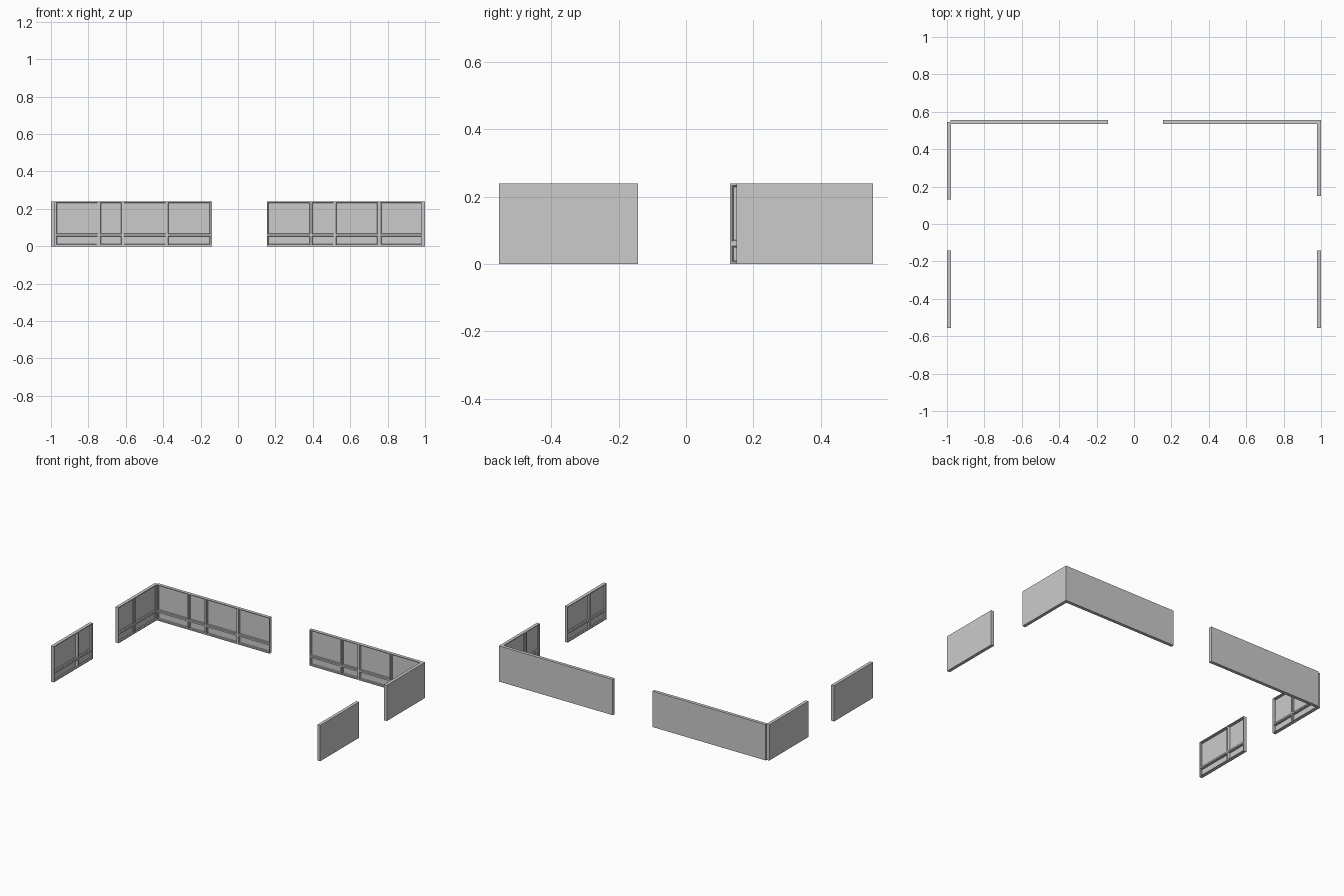
import bpy, bmesh
from mathutils import Vector

if "Cube" in bpy.data.objects:
    bpy.data.objects.remove(bpy.data.objects["Cube"])

H, RAIL = 0.24, 0.06          # wall height, chair rail height
FACE, PROUD = 0.0185, 0.0215  # panelled face depth, batten depth


def make_object(bm, name):
    bmesh.ops.recalc_face_normals(bm, faces=bm.faces[:])
    mesh = bpy.data.meshes.new(name)
    bm.to_mesh(mesh)
    bm.free()
    bpy.context.collection.objects.link(bpy.data.objects.new(name, mesh))


def wall(name, origin, along, inward, stops):
    """Panelled wall: stops are the upright positions along its length."""
    o, a, n = Vector(origin), Vector(along), Vector(inward)

    def pt(u, z, d):
        return o + a * u + n * d + Vector((0, 0, z))

    # panelled face as a grid of cells
    bm = bmesh.new()
    rows = [0, RAIL, H]
    grid = [[bm.verts.new(pt(u, z, FACE)) for u in stops] for z in rows]
    cells = []
    for r in range(2):
        for c in range(len(stops) - 1):
            q = [grid[r][c], grid[r][c + 1], grid[r + 1][c + 1], grid[r + 1][c]]
            cells.append(bm.faces.new(q))
    # slab edges and flat back
    rim = [e for e in bm.edges if e.is_boundary]
    ret = bmesh.ops.extrude_edge_only(bm, edges=rim)
    new = [g for g in ret["geom"] if isinstance(g, bmesh.types.BMVert)]
    bmesh.ops.translate(bm, verts=new, vec=-n * FACE)
    bmesh.ops.holes_fill(bm, edges=[e for e in bm.edges if e.is_boundary])
    # stepped moulding around each recessed panel
    for width, drop in ((0.009, 0), (0.0015, 0.004), (0.004, 0), (0.0015, 0.005)):
        bmesh.ops.inset_individual(bm, faces=cells, thickness=width)
        verts = list({v for f in cells for v in f.verts})
        bmesh.ops.translate(bm, verts=verts, vec=-n * drop)
    make_object(bm, name)

    # raised rail and uprights over the cell borders
    bm = bmesh.new()

    def batten(u0, u1, z0, z1):
        v = [bm.verts.new(pt(u, z, d)) for d in (FACE - 0.001, PROUD)
             for u, z in ((u0, z0), (u1, z0), (u1, z1), (u0, z1))]
        for f in ((0, 1, 2, 3), (4, 5, 6, 7), (0, 1, 5, 4),
                  (1, 2, 6, 5), (2, 3, 7, 6), (3, 0, 4, 7)):
            bm.faces.new([v[i] for i in f])

    w = 0.005
    length = stops[-1]
    batten(0, length, RAIL - w, RAIL + w)
    batten(0, length, H - w, H)
    batten(0, length, 0, w)
    for u in stops:
        u0, u1 = max(u - w, 0), min(u + w, length)
        batten(u0, u1, w, RAIL - w)
        batten(u0, u1, RAIL + w, H - w)
    make_object(bm, name + "_battens")


X, Y = (1, 0, 0), (0, 1, 0)
LONG = [0, 0.235, 0.363, 0.60, 0.84]

# back walls with doorway between
wall("back_wall_left", (-0.98, 0.556, 0), X, (0, -1, 0), LONG)
wall("back_wall_right", (0.155, 0.556, 0), X, (0, -1, 0), LONG)

# side walls with doorways between
wall("left_wall_front", (-1, -0.556, 0), Y, X, [0, 0.26, 0.413])
wall("left_wall_back", (-1, 0.13, 0), Y, X, [0, 0.175, 0.415])
wall("right_wall_front", (1, -0.556, 0), Y, (-1, 0, 0), [0, 0.175, 0.413])
wall("right_wall_back", (1, 0.15, 0), Y, (-1, 0, 0), [0, 0.145, 0.405])
